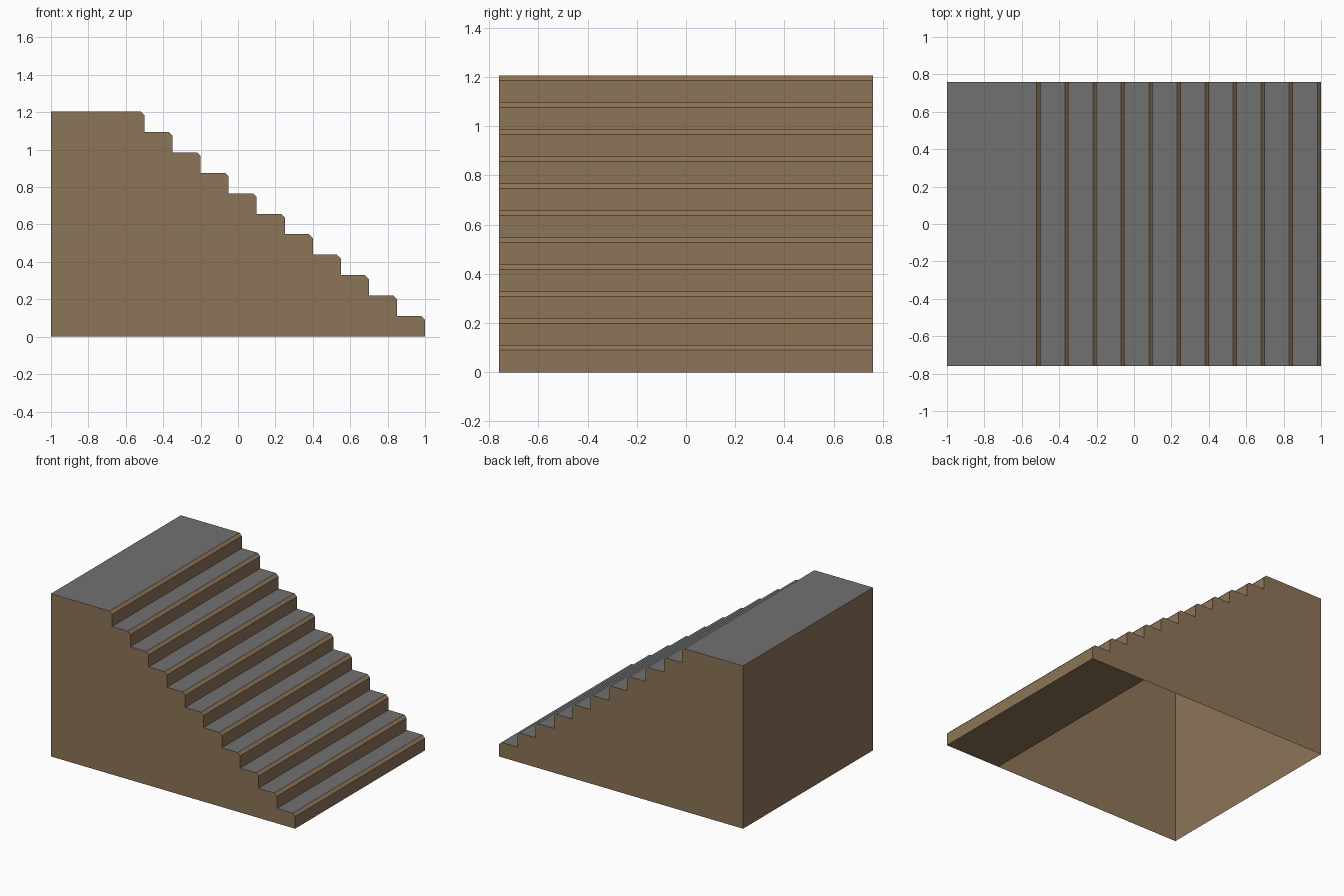
import bpy, bmesh

if "Cube" in bpy.data.objects:
    bpy.data.objects.remove(bpy.data.objects["Cube"])

HALF_W = 0.76
STEPS = 11
RUN, RISE, CHAMFER = 0.15, 1.205 / 11, 0.02


def material(name, rgb):
    m = bpy.data.materials.new(name)
    m.diffuse_color = (*rgb, 1)
    m.use_nodes = True
    m.node_tree.nodes["Principled BSDF"].inputs["Base Color"].default_value = m.diffuse_color
    return m


wood = material("brown_wood", (0.265, 0.178, 0.097))
tread = material("grey_tread", (0.165, 0.165, 0.165))


def make_object(name, bm):
    mesh = bpy.data.meshes.new(name)
    bm.to_mesh(mesh)
    bm.free()
    mesh.materials.append(wood)
    mesh.materials.append(tread)
    obj = bpy.data.objects.new(name, mesh)
    bpy.context.collection.objects.link(obj)


# Side profile: chamfered steps climbing towards -x, then the landing and back
profile = [(1.0, 0.0)]
for i in range(STEPS):
    x, z = 1.0 - i * RUN, (i + 1) * RISE
    inner = x - RUN if i < STEPS - 1 else -1.0
    profile += [(x, z - CHAMFER), (x - CHAMFER, z), (inner, z)]
profile.append((-1.0, 0.0))

# Hollow staircase shell, open underneath
bm = bmesh.new()
front = [bm.verts.new((x, -HALF_W, z)) for x, z in profile]
back = [bm.verts.new((x, HALF_W, z)) for x, z in profile]
bm.faces.new(front)
bm.faces.new(back[::-1])
for i in range(len(profile) - 1):
    bm.faces.new((front[i], back[i], back[i + 1], front[i + 1]))
bm.normal_update()
if bm.faces[:][0].normal.y > 0:
    bmesh.ops.reverse_faces(bm, faces=bm.faces[:2])
# Flat upward faces are the grey treads
for f in bm.faces:
    f.material_index = 1 if f.normal.z > 0.9 else 0
make_object("staircase_shell", bm)

# Floor closing the underside of the lowest three steps
bm = bmesh.new()
x0 = 1.0 - 3 * RUN
bm.faces.new([bm.verts.new(c) for c in (
    (x0, -HALF_W, 0), (x0, HALF_W, 0), (1, HALF_W, 0), (1, -HALF_W, 0))])
make_object("lower_floor", bm)
